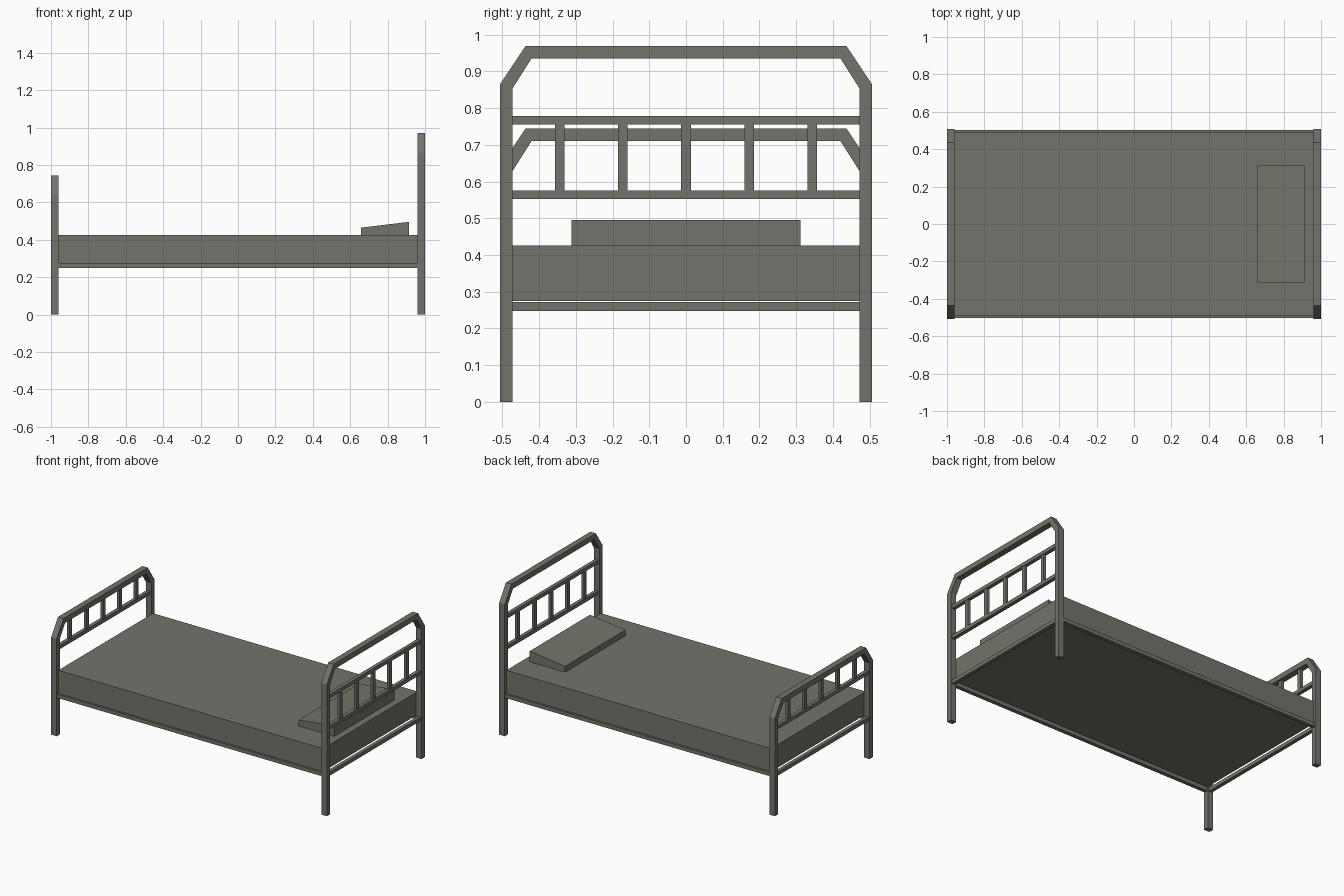
import bpy, bmesh

if "Cube" in bpy.data.objects:
    bpy.data.objects.remove(bpy.data.objects["Cube"])

grey = bpy.data.materials.new("warm grey")
grey.diffuse_color = (0.174, 0.171, 0.145, 1)
grey.use_nodes = True
grey.node_tree.nodes["Principled BSDF"].inputs["Base Color"].default_value = grey.diffuse_color


def finish(name, bm):
    bmesh.ops.recalc_face_normals(bm, faces=bm.faces)
    mesh = bpy.data.meshes.new(name)
    bm.to_mesh(mesh)
    bm.free()
    mesh.materials.append(grey)
    ob = bpy.data.objects.new(name, mesh)
    bpy.context.collection.objects.link(ob)
    return ob


def box(name, x0, x1, y0, y1, z0, z1):
    bm = bmesh.new()
    bmesh.ops.create_cube(bm, size=1)
    for v in bm.verts:
        v.co = (x0 if v.co.x < 0 else x1,
                y0 if v.co.y < 0 else y1,
                z0 if v.co.z < 0 else z1)
    return finish(name, bm)


# Bent square-tube frame: two legs, chamfered corners and a top bar
def tube_frame(name, x0, x1, top):
    half = [((0.507, 0), (0.473, 0)),
            ((0.507, top - 0.105), (0.473, top - 0.117)),
            ((0.437, top), (0.421, top - 0.035))]
    path = half + [((-o[0], o[1]), (-i[0], i[1])) for o, i in reversed(half)]
    bm = bmesh.new()
    rings = []
    for (oy, oz), (iy, iz) in path:
        rings.append([bm.verts.new(c) for c in
                      ((x0, oy, oz), (x1, oy, oz), (x1, iy, iz), (x0, iy, iz))])
    for a, b in zip(rings, rings[1:]):
        for k in range(4):
            n = (k + 1) % 4
            bm.faces.new((a[k], a[n], b[n], b[k]))
    bm.faces.new(rings[0])
    bm.faces.new(rings[-1])
    return finish(name, bm)


# Head and foot ends: frame, cross rails, five slats, bed base rail
def bed_end(label, side, top, rails, slat_top):
    xc = 0.98 * side
    tube_frame(label + "_frame", xc - 0.02, xc + 0.02, top)
    for i, z in enumerate(rails):
        box(f"{label}_rail_{i}", xc - 0.012, xc + 0.012, -0.475, 0.475, z, z + 0.024)
    for i in range(5):
        y = (i - 2) * 0.172
        box(f"{label}_slat_{i}", xc - 0.009, xc + 0.009, y - 0.013, y + 0.013, 0.572, slat_top)


bed_end("headboard", 1, 0.97, (0.248, 0.552, 0.755), 0.758)
bed_end("footboard", -1, 0.745, (0.248, 0.552), 0.715)

# Long side rails
for s in (-1, 1):
    box("side_rail", -0.97, 0.97, s * 0.49 - 0.0125, s * 0.49 + 0.0125, 0.25, 0.275)

# Mattress
box("mattress", -0.96, 0.96, -0.49, 0.49, 0.275, 0.426)

# Wedge pillow, higher towards the headboard
pillow = box("pillow", 0.658, 0.915, -0.312, 0.312, 0.426, 0.496)
for v in pillow.data.vertices:
    if v.co.x < 0.7 and v.co.z > 0.45:
        v.co.z = 0.465
